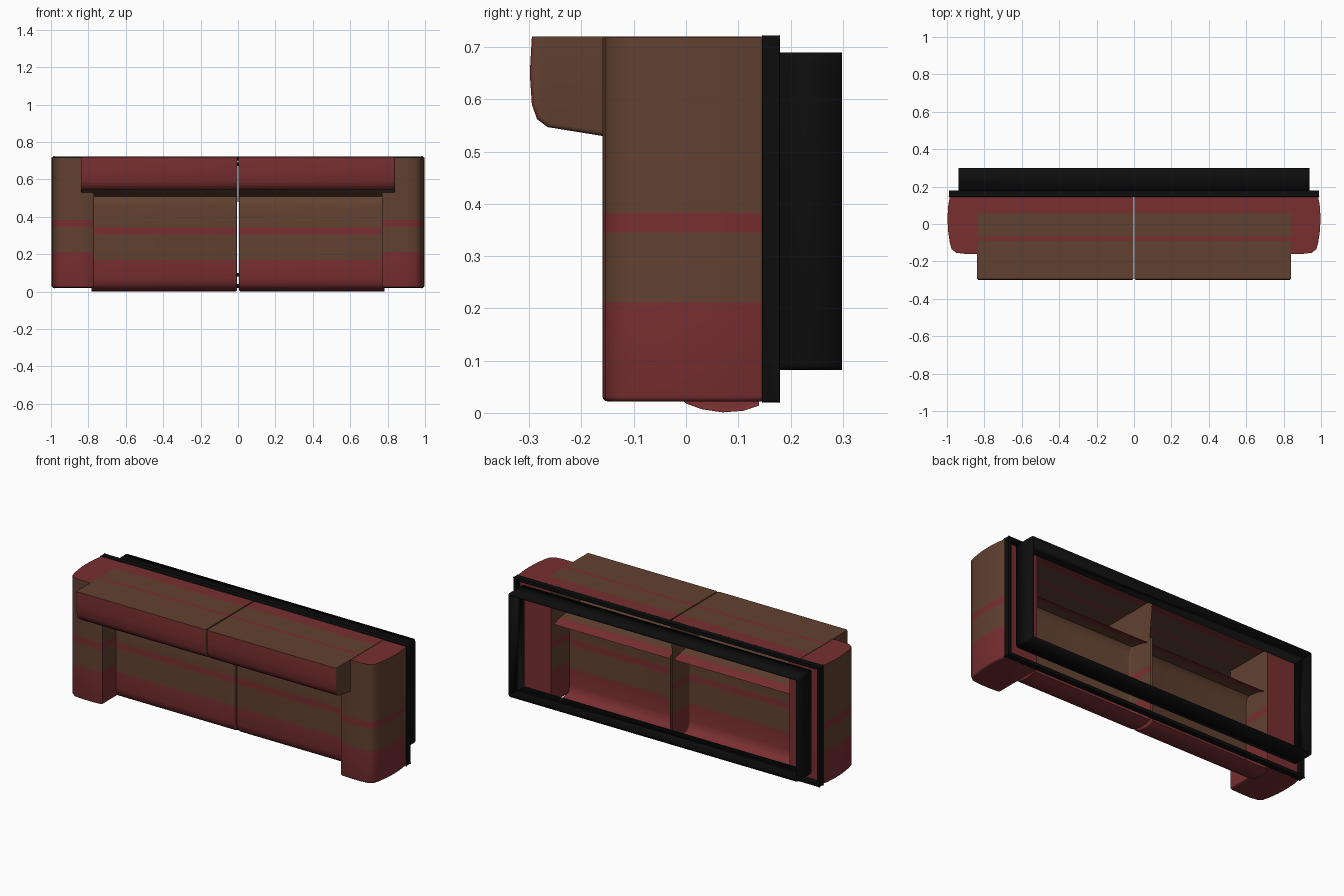
import bpy, bmesh
from mathutils import Vector

if "Cube" in bpy.data.objects:
    bpy.data.objects.remove(bpy.data.objects["Cube"])


def material(name, rgb):
    m = bpy.data.materials.new(name)
    m.diffuse_color = (*rgb, 1)
    m.use_nodes = True
    m.node_tree.nodes["Principled BSDF"].inputs["Base Color"].default_value = m.diffuse_color
    return m


BROWN = material("brown fabric", (0.12, 0.053, 0.03))
RED = material("red fabric", (0.19, 0.028, 0.03))
BLACK = material("black base", (0.004, 0.004, 0.004))


def prism(points, a, b):
    """Closed prism from a 3D outline, swept by a to b along the given vectors."""
    bm = bmesh.new()
    lo = [bm.verts.new(Vector(p) + Vector(a)) for p in points]
    hi = [bm.verts.new(Vector(p) + Vector(b)) for p in points]
    bm.faces.new(lo)
    bm.faces.new(hi)
    n = len(points)
    for i in range(n):
        j = (i + 1) % n
        bm.faces.new((lo[i], lo[j], hi[j], hi[i]))
    bmesh.ops.recalc_face_normals(bm, faces=bm.faces[:])
    return bm


def cut(bm, axis, levels):
    """Slice the mesh so that colour stripes get clean borders."""
    for v in levels:
        co = [0, 0, 0]
        no = [0, 0, 0]
        co[axis], no[axis] = v, 1
        bmesh.ops.bisect_plane(bm, geom=bm.verts[:] + bm.edges[:] + bm.faces[:],
                               plane_co=co, plane_no=no, dist=1e-5)


def remove(bm, test):
    bm.normal_update()
    bmesh.ops.delete(bm, geom=[f for f in bm.faces if test(f)], context='FACES')


def soften(bm, edges, width):
    bmesh.ops.bevel(bm, geom=edges, offset=width, segments=3, profile=0.5,
                    affect='EDGES', clamp_overlap=True)


def finish(bm, name, mats, is_red=None):
    bm.normal_update()
    if is_red:
        for f in bm.faces:
            f.material_index = int(is_red(f.calc_center_median(), f.normal))
    me = bpy.data.meshes.new(name)
    bm.to_mesh(me)
    bm.free()
    for m in mats:
        me.materials.append(m)
    ob = bpy.data.objects.new(name, me)
    bpy.context.collection.objects.link(ob)
    bpy.ops.object.select_all(action='DESELECT')
    ob.select_set(True)
    bpy.context.view_layer.objects.active = ob
    bpy.ops.object.shade_smooth_by_angle(angle=0.7)
    return ob


ARM = [(.77, .145), (.77, -.15), (.78, -.157), (.83, -.16), (.90, -.16), (.95, -.154),
       (.975, -.135), (.985, -.10), (.995, -.03), (.997, .04), (.993, .10), (.985, .145)]
SEAT = [(.14, .014), (.11, .004), (.07, .001), (.03, .007), (.0, .018), (-.018, .035),
        (-.026, .07), (-.026, .46), (-.018, .495), (0, .51), (.14, .51)]
BACK = [(.145, .72), (-.295, .72), (-.299, .65), (-.295, .59), (-.285, .562), (-.265, .547),
        (-.16, .53), (0, .507), (.08, .495), (.12, .48)]


def seat_red(c, n):
    return c.z < .17 or .305 < c.z < .342


def arm_red(c, n):
    return n.y > .9 or n.z > .9 or c.z < .212 or .345 < c.z < .383


def back_red(c, n):
    if abs(n.x) > .9:
        return False
    if c.y < -.27:
        return c.z > .555 and n.z < .9
    return c.y > .06 or abs(c.y + .08) < .012 and n.z > .9


for s, side in ((-1, "left"), (1, "right")):
    # arm: closed block with curved front, striped by height
    bm = prism([(s * x, y, 0) for x, y in ARM], (0, 0, .022), (0, 0, .718))
    soften(bm, [e for e in bm.edges if all(v.co.z < .03 for v in e.verts)
                and any(v.co.y < .14 for v in e.verts)], .01)
    cut(bm, 2, (.212, .345, .383))
    finish(bm, side + "_arm", [BROWN, RED], arm_red)

    # seat cushion: shell open underneath and at the rear
    bm = prism([(0, y, z) for y, z in SEAT], (s * .006, 0, 0), (s * .782, 0, 0))
    soften(bm, [e for e in bm.edges if all(abs(v.co.x) < .01 for v in e.verts)
                and any(v.co.y < .13 for v in e.verts)
                and not all(v.co.z > .509 for v in e.verts)], .008)
    remove(bm, lambda f: f.normal.y > .99 or f.normal.z > .99 or f.normal.x * s > .99)
    cut(bm, 2, (.17, .305, .342))
    finish(bm, side + "_seat_cushion", [BROWN, RED], seat_red)

    # back cushion: shell open underneath
    bm = prism([(0, y, z) for y, z in BACK], (s * .003, 0, 0), (s * .84, 0, 0))
    soften(bm, [e for e in bm.edges if abs(e.verts[0].co.x - e.verts[1].co.x) < 1e-5
                and all(v.co.y < .1 for v in e.verts)], .01)
    remove(bm, lambda f: f.normal.y > .9)
    cut(bm, 1, (.06, -.068, -.092, -.27))
    finish(bm, side + "_back_cushion", [BROWN, RED], back_red)


def frame(name, hx, z0, z1, y0, y1, wall, corner, edge):
    """Rectangular open frame running round the underside."""
    bm = prism([(-hx, 0, z0), (hx, 0, z0), (hx, 0, z1), (-hx, 0, z1)], (0, y0, 0), (0, y1, 0))
    soften(bm, [e for e in bm.edges if abs(e.verts[0].co.y - e.verts[1].co.y) > .01], corner)
    remove(bm, lambda f: abs(f.normal.y) > .9)
    ob = finish(bm, name, [BLACK])
    sol = ob.modifiers.new("wall", 'SOLIDIFY')
    sol.thickness = wall
    sol.offset = -1
    if edge:
        bev = ob.modifiers.new("edge", 'BEVEL')
        bev.width = edge
        bev.segments = 2


# black trim under the upholstery, then the plinth
frame("base_trim", .99, .02, .722, .145, .18, .02, .006, .007)
frame("plinth", .937, .082, .69, .178, .299, .018, .012, 0)
